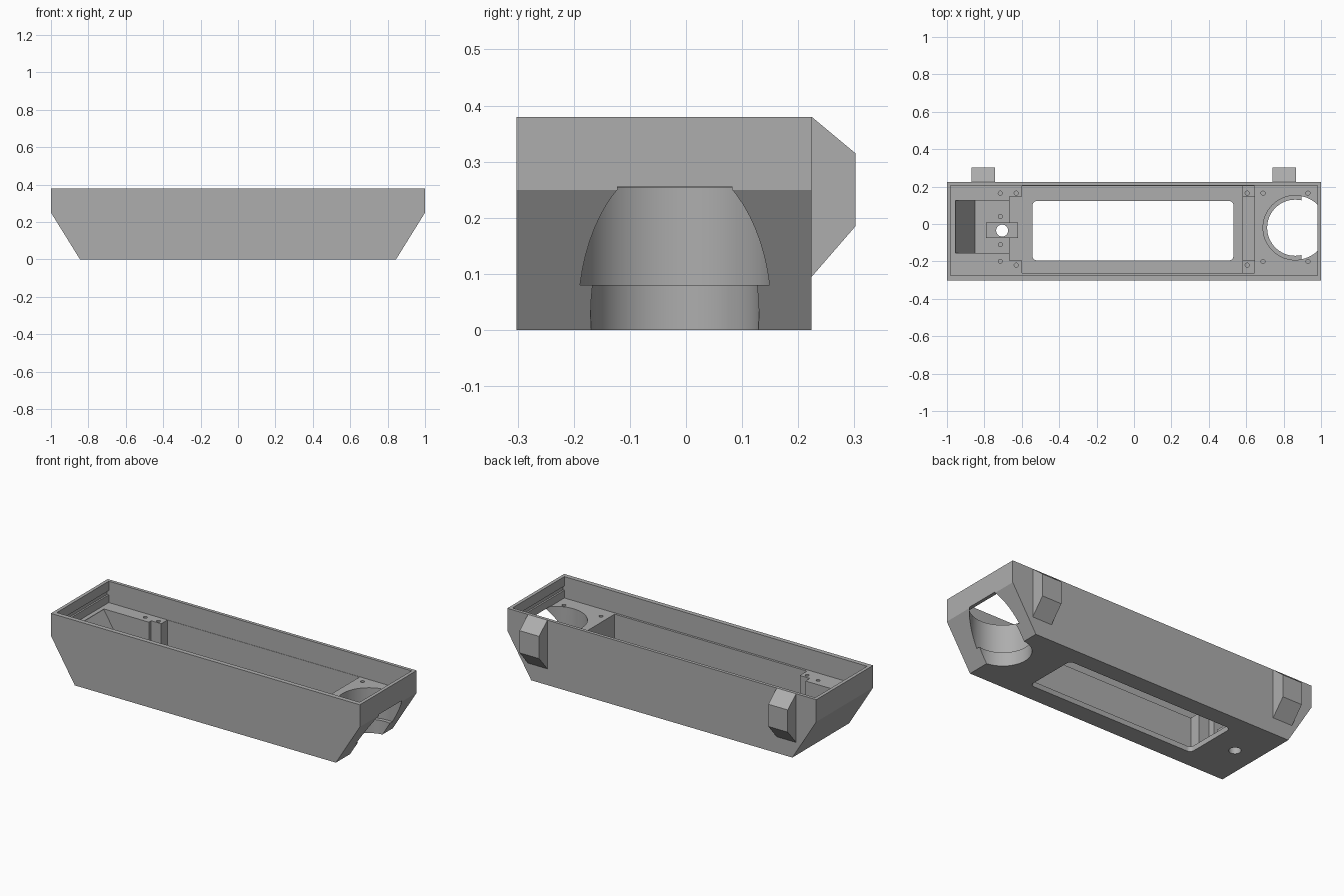
import bpy, bmesh, math
from mathutils import Matrix, Vector

if "Cube" in bpy.data.objects:
    bpy.data.objects.remove(bpy.data.objects["Cube"])

grey = bpy.data.materials.new("plain grey")
grey.diffuse_color = (0.42, 0.42, 0.42, 1)
grey.use_nodes = True
grey.node_tree.nodes["Principled BSDF"].inputs["Base Color"].default_value = grey.diffuse_color


def prism(name, pts, axis, lo, hi):
    """Extrude a 2D outline along 'x' (y,z), 'y' (x,z) or 'z' (x,y)."""
    put = {'x': lambda a, b, c: (c, a, b),
           'y': lambda a, b, c: (a, c, b),
           'z': lambda a, b, c: (a, b, c)}[axis]
    bm = bmesh.new()
    face = bm.faces.new([bm.verts.new(put(a, b, lo)) for a, b in pts])
    new = bmesh.ops.extrude_face_region(bm, geom=[face])['geom']
    bmesh.ops.translate(bm, vec=Vector(put(0, 0, hi - lo)),
                        verts=[v for v in new if isinstance(v, bmesh.types.BMVert)])
    bmesh.ops.recalc_face_normals(bm, faces=bm.faces)
    mesh = bpy.data.meshes.new(name)
    bm.to_mesh(mesh)
    bm.free()
    mesh.materials.append(grey)
    ob = bpy.data.objects.new(name, mesh)
    bpy.context.collection.objects.link(ob)
    return ob


def box(name, x0, x1, y0, y1, z0, z1):
    return prism(name, [(x0, y0), (x1, y0), (x1, y1), (x0, y1)], 'z', z0, z1)


def cylinder(name, x, y, r, z0, z1, n=64):
    pts = [(x + r * math.cos(2 * math.pi * i / n), y + r * math.sin(2 * math.pi * i / n))
           for i in range(n)]
    return prism(name, pts, 'z', z0, z1)


def rounded(x0, x1, y0, y1, r, n=6):
    corners = [(x1 - r, y1 - r), (x0 + r, y1 - r), (x0 + r, y0 + r), (x1 - r, y0 + r)]
    return [(cx + r * math.cos((k + i / n) * math.pi / 2),
             cy + r * math.sin((k + i / n) * math.pi / 2))
            for k, (cx, cy) in enumerate(corners) for i in range(n + 1)]


def cut(ob, *cutters):
    for c in cutters:
        mod = ob.modifiers.new("cut", 'BOOLEAN')
        mod.operation, mod.solver, mod.object = 'DIFFERENCE', 'EXACT', c
        bpy.context.view_layer.objects.active = ob
        bpy.ops.object.modifier_apply(modifier=mod.name)
        bpy.data.objects.remove(c, do_unlink=True)


SHELF, FLOOR, TOP = 0.255, 0.03, 0.38

# Tray body with sloped lower ends
body = prism("tray_body", [(-1, TOP), (-1, 0.25), (-0.845, 0), (0.845, 0), (1, 0.25), (1, TOP)],
             'y', -0.302, 0.224)

# Upper recess, central cavity, floor window, end pocket
cut(body,
    box("recess", -0.98, 0.98, -0.275, 0.205, SHELF, 0.5),
    box("cavity", -0.665, 0.645, -0.262, 0.203, FLOOR, 0.45),
    prism("window", rounded(-0.543, 0.532, -0.195, 0.123, 0.025), 'z', -0.1, 0.1),
    prism("pocket", [(-0.955, 0.26), (-0.955, 0.25), (-0.85, 0.08), (-0.6, 0.08), (-0.6, 0.26)],
          'y', -0.155, 0.125))

# Lid grooves in both end walls
for s in (-1, 1):
    x0, x1 = sorted((s * 0.97, s * 0.99))
    cut(body, box("groove", x0, x1, -0.275, 0.205, 0.30, 0.325))

# Stepped round opening breaking through the sloped end
cut(body,
    cylinder("lower_bore", 0.862, -0.02, 0.15, -0.1, 0.1),
    prism("upper_bore", [(min(0.862 + 0.172 * math.cos(a), 1.05), -0.02 + 0.172 * math.sin(a))
                         for a in (2 * math.pi * i / 64 for i in range(64))],
          'z', 0.08, SHELF + 0.001))

# Screw holes in the shelves and pocket floor, drain hole through the floor
for x, y, z in [(-0.715, 0.165, SHELF), (-0.715, -0.2, SHELF), (-0.715, 0.04, 0.08),
                (-0.715, -0.11, 0.08), (0.69, 0.165, SHELF), (0.69, -0.2, SHELF),
                (0.93, 0.165, SHELF), (0.93, -0.2, SHELF)]:
    cut(body, cylinder("screw_hole", x, y, 0.011, z - 0.05, z + 0.02, 12))
cut(body, cylinder("drain", -0.705, -0.035, 0.032, -0.1, 0.1, 32))

# Corner posts: tall at the pocket end, low at the round opening end
parts = [body]
for x0, x1, hx, top in [(-0.67, -0.60, -0.63, SHELF), (0.58, 0.65, 0.605, 0.09)]:
    for y0, y1, hy in [(0.147, 0.204, 0.165), (-0.263, -0.195, -0.2)]:
        post = box("corner_post", x0, x1, y0, y1, FLOOR - 0.005, top)
        cut(post, cylinder("screw_hole", hx, hy - (0.02 if hy < 0 else 0), 0.011,
                           top - 0.05, top + 0.02, 12))
        parts.append(post)

# Low rib between the low posts
parts.append(box("floor_rib", 0.58, 0.65, -0.2, 0.15, FLOOR - 0.005, 0.07))

# Boss around the drain hole, reaching into the cavity
boss = box("drain_boss", -0.79, -0.62, -0.075, 0.007, FLOOR - 0.005, 0.11)
cut(boss, cylinder("drain", -0.705, -0.035, 0.032, -0.1, 0.2, 32))
parts.append(boss)

# Chamfered hooks on the back wall
for x0 in (-0.87, 0.74):
    parts.append(prism("back_hook", [(0.22, TOP), (0.224, TOP), (0.302, 0.315), (0.302, 0.185),
                                     (0.224, 0.095), (0.22, 0.095)], 'x', x0, x0 + 0.126))

# Smooth the round walls only
for ob in parts:
    bpy.ops.object.select_all(action='DESELECT')
    ob.select_set(True)
    bpy.context.view_layer.objects.active = ob
    bpy.ops.object.shade_smooth_by_angle(angle=math.radians(25))
